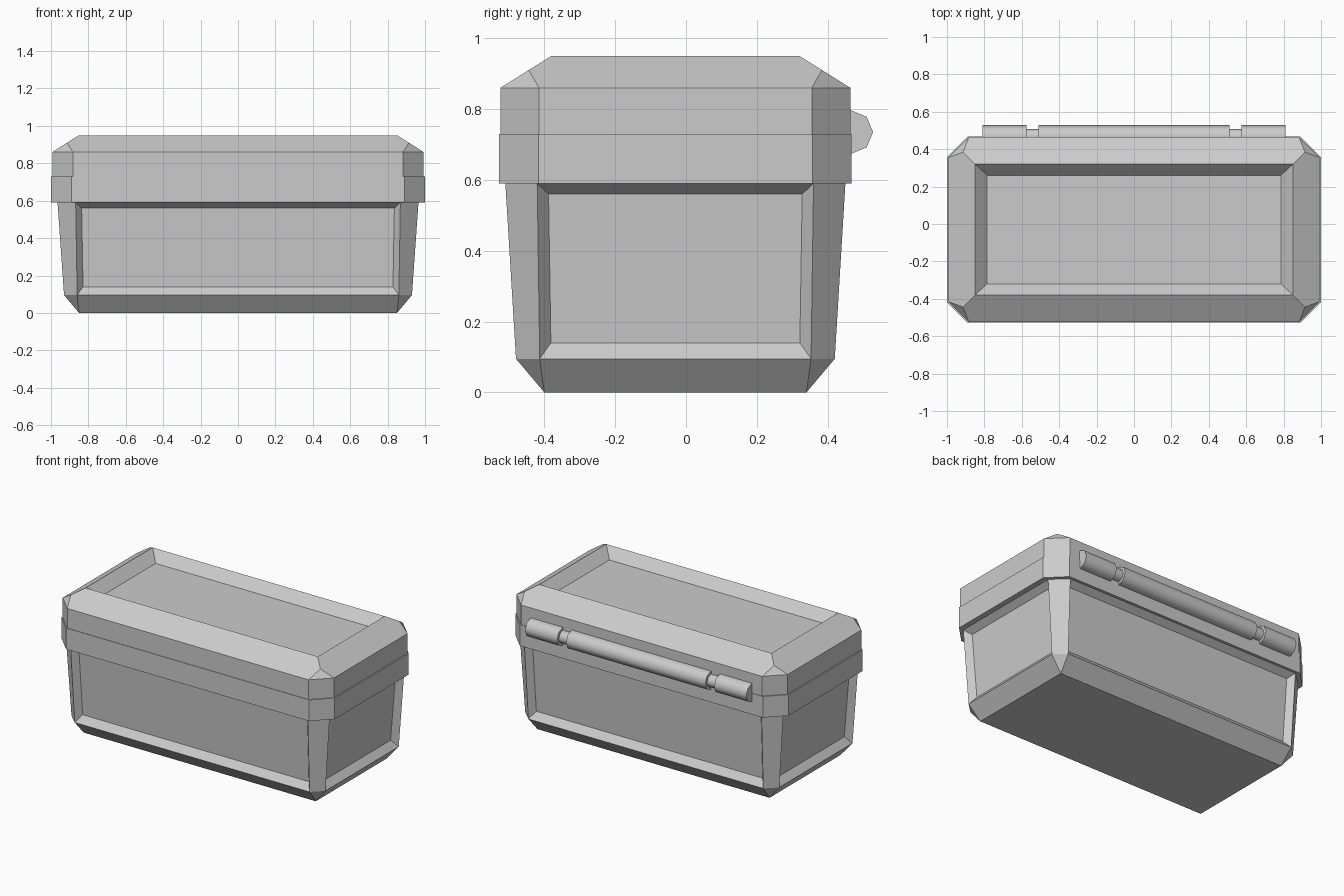
import bpy, bmesh
from math import radians

if "Cube" in bpy.data.objects:
    bpy.data.objects.remove(bpy.data.objects["Cube"], do_unlink=True)

CENTRE_Y = -0.03   # the chest sits forward of the hinge

grey = bpy.data.materials.new("light_grey")
grey.use_nodes = True
colour = (0.6, 0.6, 0.6, 1)
grey.diffuse_color = colour
grey.node_tree.nodes["Principled BSDF"].inputs["Base Color"].default_value = colour


def finish(bm, name):
    bmesh.ops.recalc_face_normals(bm, faces=bm.faces)
    mesh = bpy.data.meshes.new(name)
    bm.to_mesh(mesh)
    bm.free()
    mesh.materials.append(grey)
    obj = bpy.data.objects.new(name, mesh)
    bpy.context.collection.objects.link(obj)
    return obj


def loft(sections, cap_bottom=True, cap_top=True):
    """Skin chamfered rectangles: (z, half x, half y, corner x, corner y)."""
    bm = bmesh.new()
    rings = []
    for z, hx, hy, cx, cy in sections:
        outline = [(cx, -hy), (hx, -cy), (hx, cy), (cx, hy),
                   (-cx, hy), (-hx, cy), (-hx, -cy), (-cx, -hy)]
        rings.append([bm.verts.new((x, y + CENTRE_Y, z)) for x, y in outline])
    for low, high in zip(rings, rings[1:]):
        for i in range(8):
            j = (i + 1) % 8
            bm.faces.new((low[i], low[j], high[j], high[i]))
    if cap_bottom:
        bm.faces.new(rings[0][::-1])
    if cap_top:
        bm.faces.new(rings[-1])
    # sections without a chamfer collapse to plain rectangles
    bmesh.ops.remove_doubles(bm, verts=bm.verts, dist=0.0001)
    bmesh.ops.recalc_face_normals(bm, faces=bm.faces)
    return bm


# Tapered body with a sunken panel on each side
body = loft([(0, 0.85, 0.37, 0.85, 0.37),
             (0.095, 0.93, 0.45, 0.86, 0.383),
             (0.59, 0.965, 0.48, 0.868, 0.39)], cap_top=False)
panels = [f for f in body.faces
          if 0.2 < f.calc_center_median().z < 0.5 and f.calc_area() > 0.2]
bmesh.ops.inset_individual(body, faces=panels, thickness=0.045, depth=-0.04)
for panel in panels:
    for v in panel.verts:
        v.co.z = 0.56 if v.co.z > 0.3 else 0.14
finish(body, "body")

# Rim band around the mouth
finish(loft([(0.59, 1.0, 0.4975, 0.89, 0.387),
             (0.73, 1.0, 0.4975, 0.89, 0.387)]), "rim")

# Lid with sloped shoulders, cut corners and a sunken top
finish(loft([(0.73, 0.993, 0.494, 0.883, 0.385),
             (0.86, 0.993, 0.494, 0.883, 0.385),
             (0.91, 0.914, 0.414, 0.914, 0.414),
             (0.95, 0.85, 0.35, 0.85, 0.35),
             (0.885, 0.785, 0.29, 0.785, 0.29)], cap_bottom=False), "lid")


# Hinge barrels and the thin pins between them
def hinge_rod(name, x_from, x_to, radius):
    bpy.ops.mesh.primitive_cylinder_add(
        vertices=8, radius=radius, depth=x_to - x_from,
        location=((x_from + x_to) / 2, 0.467, 0.735), rotation=(0, radians(90), 0))
    rod = bpy.context.object
    rod.name = name
    rod.data.materials.append(grey)
    bpy.ops.object.shade_smooth_by_angle(angle=radians(50))


hinge_rod("hinge_centre", -0.51, 0.51, 0.061)
for side, sign in (("left", 1), ("right", -1)):
    for part, near, far, radius in (("hinge_pin", 0.50, 0.59, 0.042),
                                    ("hinge_end", 0.575, 0.81, 0.061)):
        low, high = sorted((sign * near, sign * far))
        hinge_rod(f"{part}_{side}", low, high, radius)
